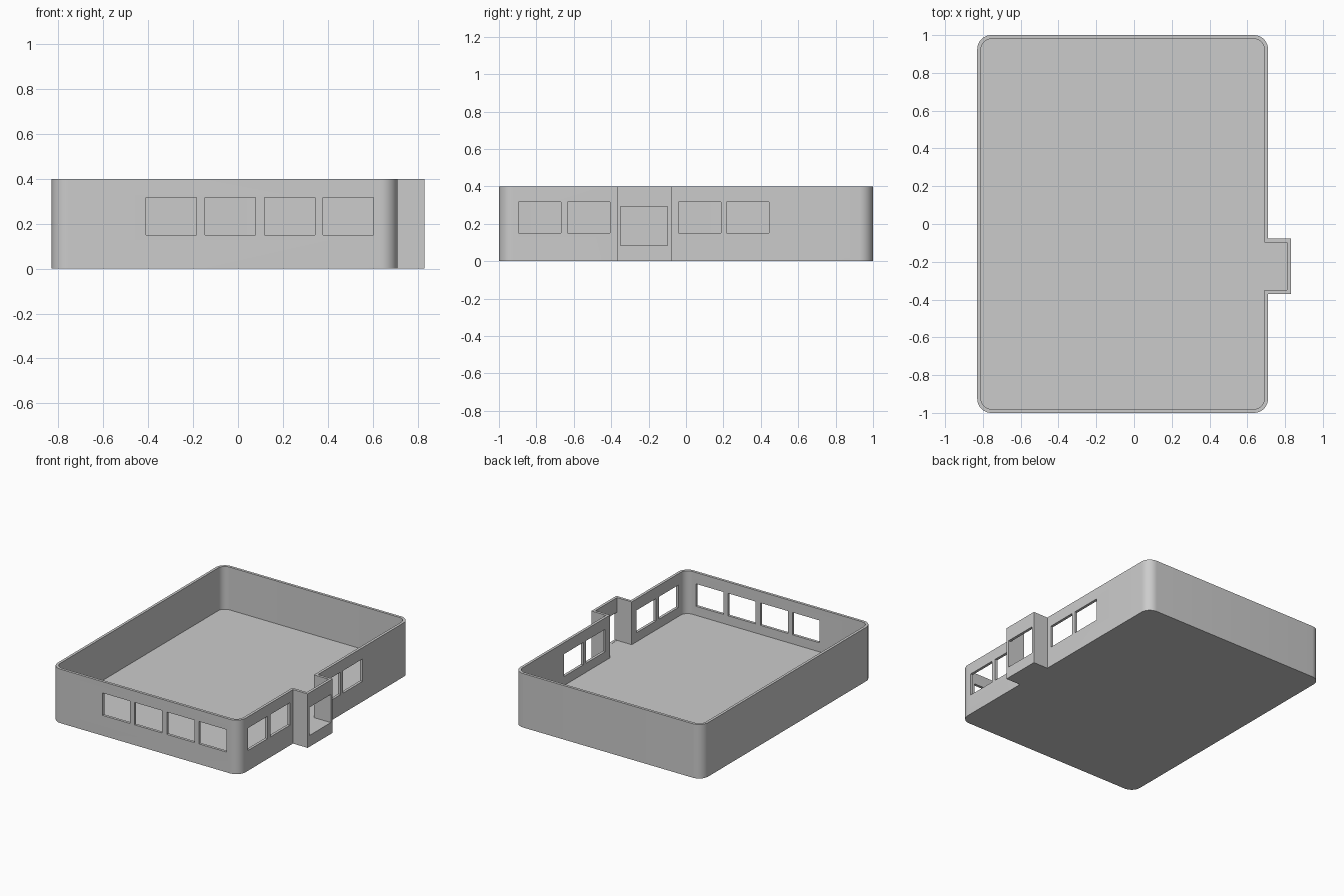
import bpy, bmesh, math
from mathutils import Matrix

if "Cube" in bpy.data.objects:
    bpy.data.objects.remove(bpy.data.objects["Cube"])

X0, X1, Y = -0.83, 0.71, 1.0          # main room outline
BAY_X, BAY_Y0, BAY_Y1 = 0.83, -0.37, -0.077
R, WALL, HEIGHT, FLOOR = 0.075, 0.02, 0.4, 0.083


def arc(cx, cy, r, start, steps=10):
    return [(cx + r * math.cos(math.radians(start + 90 * i / steps)),
             cy + r * math.sin(math.radians(start + 90 * i / steps)))
            for i in range(steps + 1)]


def outline(t):
    """Rounded room plan with entrance bay, inset by t (counter-clockwise)."""
    r = R - t
    bay = [(X1 - t, BAY_Y0 + t), (BAY_X - t, BAY_Y0 + t),
           (BAY_X - t, BAY_Y1 - t), (X1 - t, BAY_Y1 - t)]
    return (arc(X0 + R, -Y + R, r, 180) + arc(X1 - R, -Y + R, r, 270) + bay
            + arc(X1 - R, Y - R, r, 0) + arc(X0 + R, Y - R, r, 90))


def mesh_object(name, bm):
    bmesh.ops.recalc_face_normals(bm, faces=bm.faces)
    me = bpy.data.meshes.new(name)
    bm.to_mesh(me)
    bm.free()
    ob = bpy.data.objects.new(name, me)
    bpy.context.collection.objects.link(ob)
    return ob


def add_box(bm, x, y, z):
    mid = [(a + b) / 2 for a, b in (x, y, z)]
    size = [b - a for a, b in (x, y, z)]
    bmesh.ops.create_cube(bm, size=1, matrix=Matrix.Translation(mid) @ Matrix.Diagonal((*size, 1)))


# Building shell: thick floor and thin walls as one solid
bm = bmesh.new()
levels = [(0, 0), (0, HEIGHT), (WALL, HEIGHT), (WALL, FLOOR)]
loops = [[bm.verts.new((x, y, z)) for x, y in outline(t)] for t, z in levels]
n = len(loops[0])
for a, b in zip(loops, loops[1:]):
    for i in range(n):
        j = (i + 1) % n
        bm.faces.new((a[i], a[j], b[j], b[i]))
bm.faces.new(loops[0][::-1])
bm.faces.new(loops[-1])
shell = mesh_object("building_shell", bm)

# Window and doorway cutters
bm = bmesh.new()
SILL = (0.15, 0.316)
for x in (-0.41, -0.148, 0.117, 0.379):
    add_box(bm, (x, x + 0.225), (-Y - 0.03, -Y + 0.05), SILL)
for y in (-0.895, -0.633, -0.04, 0.217):
    add_box(bm, (X1 - 0.05, X1 + 0.03), (y, y + 0.227), SILL)
add_box(bm, (BAY_X - 0.05, BAY_X + 0.03), (-0.349, -0.098), (FLOOR + 0.001, 0.292))
cutter = mesh_object("opening_cutters", bm)
cutter.hide_render = True

# Cut the openings
mod = shell.modifiers.new("openings", 'BOOLEAN')
mod.operation = 'DIFFERENCE'
mod.solver = 'EXACT'
mod.object = cutter
bpy.context.view_layer.objects.active = shell
shell.select_set(True)
bpy.ops.object.modifier_apply(modifier=mod.name)
bpy.data.objects.remove(cutter)
bpy.ops.object.shade_smooth_by_angle(angle=math.radians(30))
